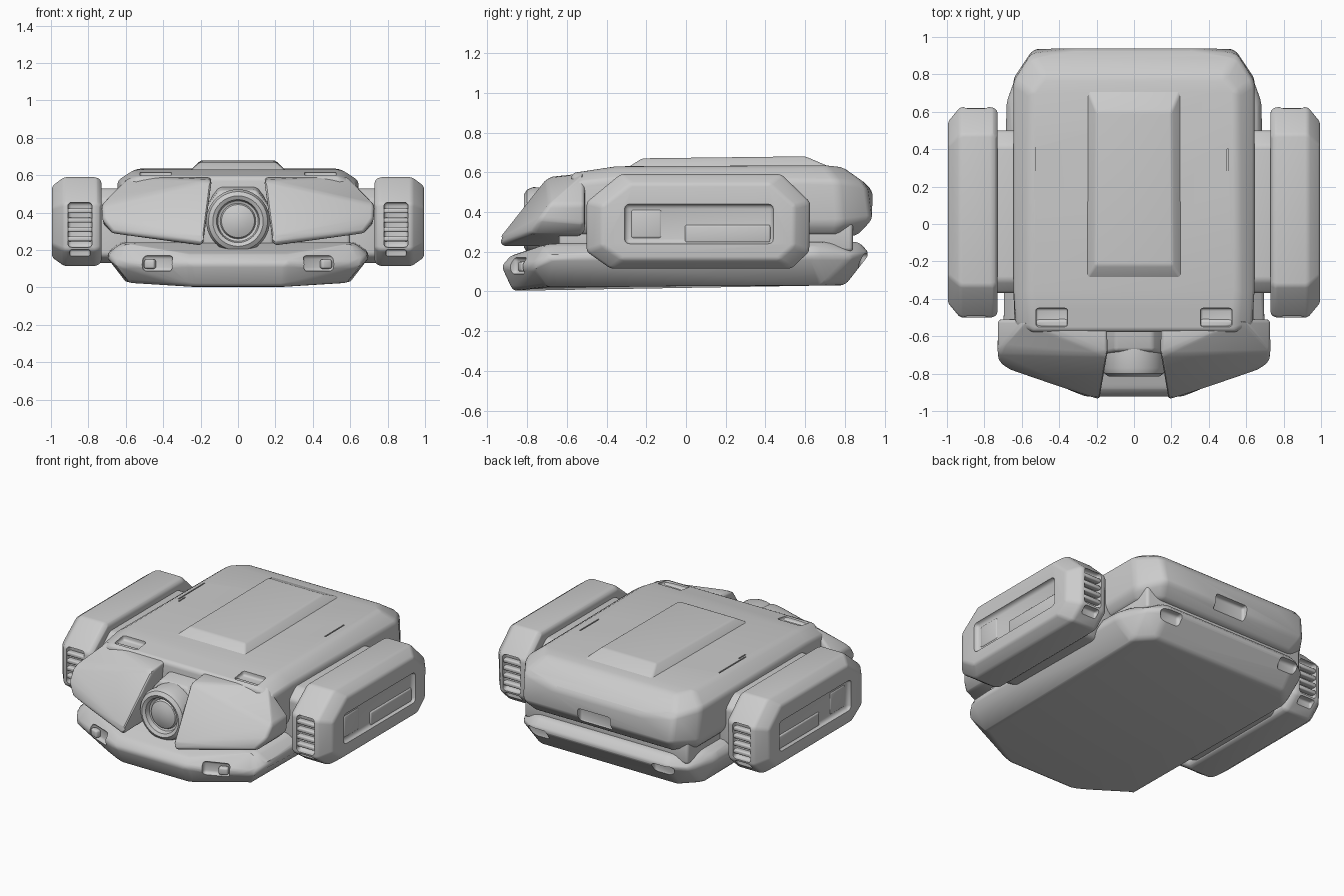
import bpy
import bmesh
from math import radians
from mathutils import Matrix, Vector

if "Cube" in bpy.data.objects:
    bpy.data.objects.remove(bpy.data.objects["Cube"])

GREY = (0.6, 0.6, 0.6, 1)
grey = bpy.data.materials.new("hull_grey")
grey.use_nodes = True
grey.diffuse_color = GREY
grey.node_tree.nodes["Principled BSDF"].inputs["Base Color"].default_value = GREY


def apply_modifier(obj, kind, **settings):
    mod = obj.modifiers.new(kind, kind)
    for key, value in settings.items():
        setattr(mod, key, value)
    bpy.context.view_layer.objects.active = obj
    bpy.ops.object.modifier_apply(modifier=mod.name)


def finish(name, bm, bevel=0.0):
    """Turn a bmesh into a softened, smooth shaded object."""
    bmesh.ops.recalc_face_normals(bm, faces=bm.faces)
    mesh = bpy.data.meshes.new(name)
    bm.to_mesh(mesh)
    bm.free()
    mesh.materials.append(grey)
    obj = bpy.data.objects.new(name, mesh)
    bpy.context.collection.objects.link(obj)
    if bevel:
        apply_modifier(obj, "BEVEL", width=bevel, segments=3,
                       limit_method="ANGLE", angle_limit=radians(14))
    smooth(obj)
    return obj


def smooth(obj):
    bpy.ops.object.select_all(action="DESELECT")
    obj.select_set(True)
    bpy.context.view_layer.objects.active = obj
    bpy.ops.object.shade_smooth_by_angle(angle=radians(32))


def shell(name, points, bevel=0.02, mirror=False, side=1):
    """Convex armour piece wrapped around a few corner points."""
    bm = bmesh.new()
    for x, y, z in points:
        bm.verts.new((x * side, y, z))
        if mirror:
            bm.verts.new((-x, y, z))
    res = bmesh.ops.convex_hull(bm, input=bm.verts)
    loose = set(res["geom_interior"] + res["geom_unused"])
    bmesh.ops.delete(bm, geom=[v for v in loose if isinstance(v, bmesh.types.BMVert)])
    bmesh.ops.dissolve_limit(bm, angle_limit=radians(6), verts=bm.verts, edges=bm.edges)
    return finish(name, bm, bevel)


def box(name, centre, size, bevel=0.0, turn=None):
    bm = bmesh.new()
    bmesh.ops.create_cube(bm, size=1)
    bmesh.ops.scale(bm, vec=size, verts=bm.verts)
    if turn:
        bmesh.ops.rotate(bm, matrix=Matrix.Rotation(turn, 3, "Z"), verts=bm.verts)
    bmesh.ops.translate(bm, vec=centre, verts=bm.verts)
    return finish(name, bm, bevel)


def cut(obj, centre, size, bevel=0.02, turn=None):
    """Carve a rounded box out of a part."""
    cutter = box("cutter", centre, size, bevel, turn)
    cutter.hide_render = True
    apply_modifier(obj, "BOOLEAN", object=cutter, operation="DIFFERENCE", solver="EXACT")
    bpy.data.objects.remove(cutter)
    smooth(obj)


def lathe(name, profile, z):
    """Spin (radius, y) points around a front-to-back axis."""
    bm = bmesh.new()
    verts = [bm.verts.new((r, y, z)) for r, y in profile]
    edges = [bm.edges.new(pair) for pair in zip(verts, verts[1:])]
    bmesh.ops.spin(bm, geom=verts + edges, cent=(0, 0, z), axis=(0, 1, 0),
                   angle=radians(360), steps=40)
    bmesh.ops.remove_doubles(bm, verts=bm.verts, dist=0.0005)
    return finish(name, bm)


# Lower hull tray with lamp recesses at its four corners
lower = shell("lower_hull", [
    (.25, -.87, 0), (.58, -.70, .025), (.6, .7, .03), (.5, .8, .03),
    (.26, -.93, .13), (.66, -.77, .13), (.71, -.68, .17), (.69, .65, .18),
    (.62, .84, .18), (.5, .925, .19),
    (.26, -.88, .18), (.62, -.70, .24), (.65, .65, .25), (.48, .87, .25)], .025, True)
for s in (1, -1):
    cut(lower, (.44 * s, -.87, .13), (.17, .11, .085), .02, radians(21) * s)
    box("front_lamp", (.47 * s, -.82, .125), (.06, .04, .05), .012, radians(21) * s)
    cut(lower, (.46 * s, .92, .15), (.15, .1, .08), .02)

# Recessed core between the two hull halves
box("core", (0, .1, .28), (1.2, 1.48, .16), .02)

# Upper hull with hatch recesses and rear notch
upper = shell("upper_hull", [
    (.54, -.58, .595), (.56, -.35, .63), (.55, .7, .635), (.48, .79, .625),
    (.63, -.55, .55), (.645, -.35, .57), (.645, .76, .56), (.55, .91, .54),
    (.64, -.55, .34), (.645, .78, .34), (.54, .935, .36), (.3, .94, .5),
    (.6, -.55, .28), (.6, .75, .28), (.5, .86, .28)], .025, True)
for s in (1, -1):
    cut(upper, (.44 * s, -.5, .625), (.17, .1, .08), .015)
cut(upper, (.02, .95, .37), (.24, .1, .1), .015)
for x, y, length in ((-.53, .27, .28), (.5, .3, .2), (-.51, .14, .07)):
    cut(upper, (x, y, .635), (.008, length, .02), 0)

# Raised spine panel on the roof
shell("spine_panel", [
    (.26, -.3, .62), (.26, .74, .62), (.205, -.22, .67), (.2, .6, .68)], .012, True)

# Nose block and lens
shell("nose_block", [
    (.1, -.68, .52), (.19, -.70, .4), (.19, -.70, .2),
    (.1, -.5, .55), (.19, -.5, .4), (.19, -.5, .2)], .02, True)
lathe("lens_ring", [
    (.13, -.62), (.165, -.66), (.17, -.77), (.158, -.8), (.135, -.815),
    (.115, -.805), (.108, -.775), (.095, -.77), (.088, -.785), (.05, -.8),
    (0, -.805)], .355)

for s, tag in ((1, "left_"), (-1, "right_")):
    # Sloped cheek armour
    shell(tag + "cheek", [
        (.14, -.70, .575), (.58, -.55, .575), (.14, -.5, .595), (.58, -.51, .595),
        (.19, -.93, .225), (.18, -.945, .265), (.67, -.78, .29), (.725, -.745, .36),
        (.73, -.69, .44), (.73, -.51, .44), (.72, -.51, .34), (.67, -.51, .29),
        (.2, -.6, .225)], .02, side=s)

    # Bracket joining pod and hull
    shell(tag + "bracket", [
        (x, y, z) for x in (.55, .76)
        for y, z in ((-.37, .17), (-.37, .47), (-.3, .53), (.42, .53),
                     (.5, .46), (.5, .2), (.42, .13), (-.3, .13))], .02, side=s)

    # Side pod: full profile inside, shrunk on the outer face
    outline = [(-.50, .2), (-.38, .115), (.53, .115), (.62, .2),
               (.625, .45), (.48, .59), (-.33, .59), (-.50, .45)]
    mid = Vector((.06, .35))
    points = []
    for x, ky, kz in ((.73, .97, .92), (.755, 1, 1), (.93, 1, 1), (.995, .86, .8)):
        for y, z in outline:
            points.append((x, mid.x + (y - mid.x) * ky, mid.y + (z - mid.y) * kz))
    pod = shell(tag + "pod", points, .022, side=s)
    cut(pod, (1.0 * s, .065, .34), (.06, .75, .2), .025)
    box(tag + "pod_cover", (.962 * s, .21, .29), (.035, .43, .09), .01)
    box(tag + "pod_pad", (.957 * s, -.2, .34), (.035, .16, .15), .015)

    # Vents with slats at both ends of the pod
    for y in (-.5, .625):
        cut(pod, (.845 * s, y, .335), (.13, .08, .24), .02)
        cut(pod, (.845 * s, y * .97, .175), (.11, .06, .055), .012)
        for i in range(4):
            box(tag + "vent_slat", (.845 * s, y * .96, .26 + .05 * i), (.13, .04, .026), .008)
